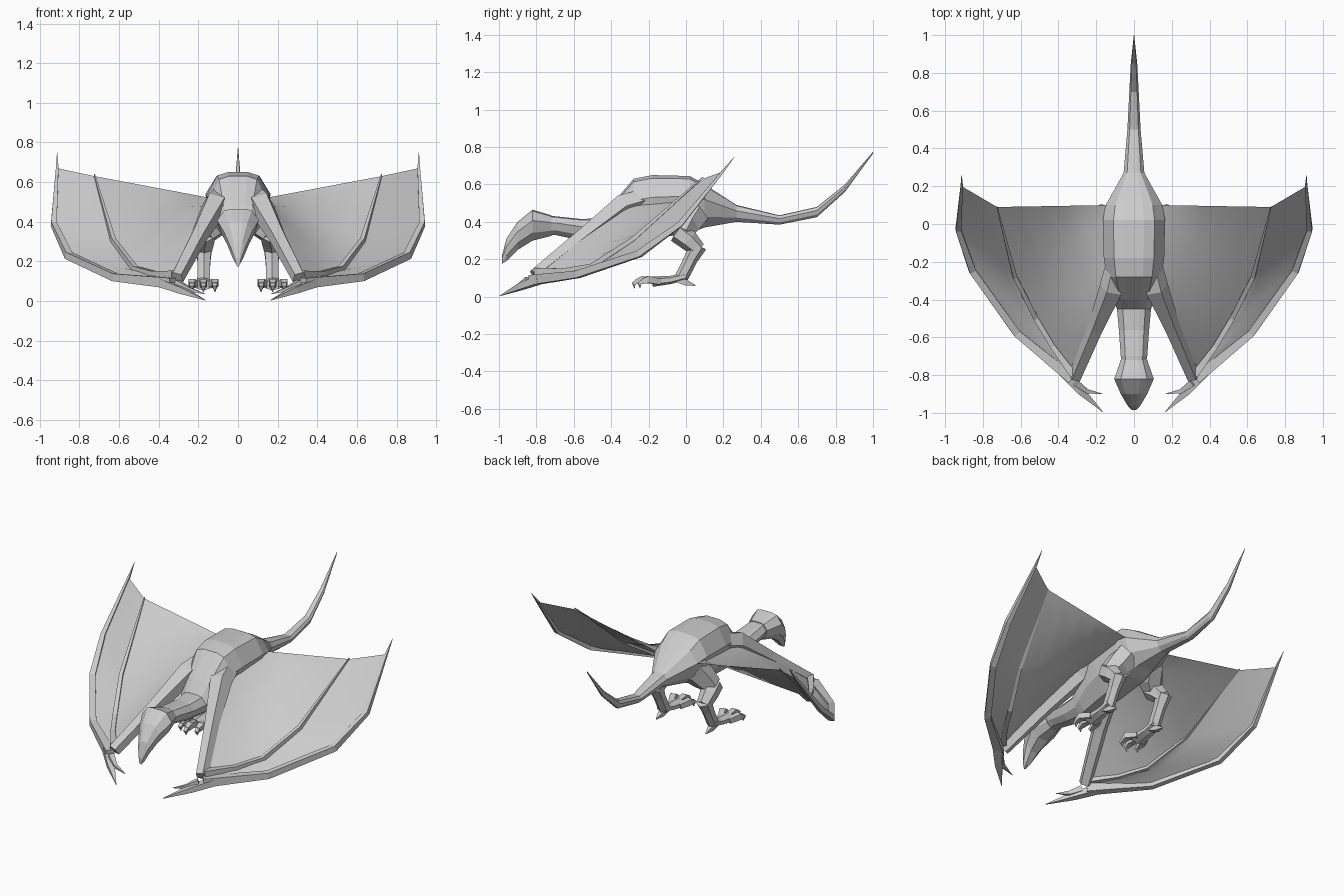
import bpy
import math
from mathutils import Vector

if "Cube" in bpy.data.objects:
    bpy.data.objects.remove(bpy.data.objects["Cube"], do_unlink=True)

grey = bpy.data.materials.new("stone grey")
grey.use_nodes = True
grey.diffuse_color = (0.6, 0.6, 0.6, 1)
grey.node_tree.nodes["Principled BSDF"].inputs["Base Color"].default_value = (0.6, 0.6, 0.6, 1)


def loft(name, rings, closed=True, mirror=False, smooth=False):
    """Join rows of points with quads; closed rows become capped tubes."""
    n = len(rings[0])
    verts = [p for ring in rings for p in ring]
    faces = []
    for i in range(len(rings) - 1):
        for j in range(n if closed else n - 1):
            k = (j + 1) % n
            faces.append((i * n + j, i * n + k, (i + 1) * n + k, (i + 1) * n + j))
    if closed:
        faces.append(tuple(reversed(range(n))))
        faces.append(tuple(range(len(verts) - n, len(verts))))
    mesh = bpy.data.meshes.new(name)
    mesh.from_pydata(verts, [], faces)
    mesh.validate()
    mesh.materials.append(grey)
    for f in mesh.polygons:
        f.use_smooth = smooth
    obj = bpy.data.objects.new(name, mesh)
    bpy.context.collection.objects.link(obj)
    if mirror:
        obj.modifiers.new("mirror", "MIRROR").use_mirror_merge = False
    return obj


def tube(name, path, radii, sides=5, flat=1.0, lift=0.0):
    """Faceted, tapering limb along a path, mirrored to the other side."""
    path = [Vector(p) + Vector((0, 0, lift)) for p in path]
    rings = []
    for i, (p, r) in enumerate(zip(path, radii)):
        d = (path[min(i + 1, len(path) - 1)] - path[max(i - 1, 0)]).normalized()
        u = d.cross(Vector((0, 0, 1))).normalized()
        v = u.cross(d)
        ring = []
        for s in range(sides):
            a = math.tau * (s + 0.5) / sides
            ring.append(p + u * r * math.cos(a) + v * r * flat * math.sin(a))
        rings.append(ring)
    return loft(name, rings, mirror=True)


def body_loft(name, stations):
    """Upright cross-sections given as y, top, bottom, half width."""
    half = [(0.32, 1), (0.66, 0.9), (1, 0.3), (0.8, -0.5), (0.35, -1)]
    section = half + [(-x, z) for x, z in reversed(half)]
    rings = []
    for y, top, bot, w in stations:
        mid, h = (top + bot) / 2, (top - bot) / 2
        rings.append([(x * w, y, mid + z * h) for x, z in section])
    return loft(name, rings)


# Torso, neck and tail
body_loft("body_and_tail", [
    (-0.76, 0.43, 0.33, 0.06), (-0.70, 0.43, 0.33, 0.07), (-0.56, 0.415, 0.30, 0.08),
    (-0.45, 0.42, 0.29, 0.09), (-0.40, 0.49, 0.29, 0.11), (-0.28, 0.63, 0.30, 0.145),
    (-0.18, 0.65, 0.31, 0.16), (0.02, 0.645, 0.34, 0.165), (0.10, 0.60, 0.37, 0.15),
    (0.27, 0.49, 0.40, 0.055), (0.50, 0.435, 0.385, 0.035), (0.70, 0.48, 0.425, 0.025),
    (0.85, 0.60, 0.56, 0.017), (1.0, 0.775, 0.765, 0.001)])

# Head with hooked beak
body_loft("head", [
    (-0.985, 0.215, 0.175, 0.012), (-0.96, 0.31, 0.19, 0.035), (-0.90, 0.40, 0.25, 0.07),
    (-0.82, 0.465, 0.30, 0.105), (-0.72, 0.435, 0.325, 0.07)])

# Wing skeleton
wrist = (0.32, -0.80, 0.125)
knuckle = (0.33, -0.82, 0.085)
root = [wrist, (0.23, -0.58, 0.31), (0.15, -0.32, 0.48), (0.14, 0.03, 0.52), (0.14, 0.10, 0.52)]
inner = [wrist, (0.43, -0.65, 0.13), (0.52, -0.50, 0.155), (0.63, -0.28, 0.30), (0.725, 0.09, 0.63)]
outer = [knuckle, (0.62, -0.58, 0.115), (0.855, -0.25, 0.225), (0.93, -0.03, 0.385), (0.912, 0.20, 0.67)]
tube("wing_arm", [(0.08, -0.18, 0.53), (0.115, -0.34, 0.485), (0.20, -0.55, 0.325), (0.31, -0.81, 0.115)],
     [0.06, 0.068, 0.046, 0.038])
tube("inner_wing_finger", inner, [0.028, 0.019, 0.019, 0.016, 0.004], 4, lift=0.008)
tube("outer_wing_finger", outer + [(0.913, 0.26, 0.745)],
     [0.038, 0.027, 0.025, 0.02, 0.009, 0.001], 4, lift=0.004)
tube("long_wing_claw", [(0.38, -0.78, 0.09), (0.285, -0.88, 0.055), (0.165, -0.995, 0.004)],
     [0.036, 0.03, 0.002], 4, 0.8)
tube("short_wing_claw", [(0.31, -0.84, 0.09), (0.25, -0.885, 0.06), (0.165, -0.90, 0.035)],
     [0.025, 0.016, 0.001], 4)


# Wing skin stretched between the bones
def skin(name, a, b, steps=5):
    rows = [[Vector(p).lerp(Vector(q), s / steps) for s in range(steps + 1)] for p, q in zip(a, b)]
    loft(name, rows, closed=False, mirror=True, smooth=True)


skin("inner_wing_skin", root, inner)
skin("outer_wing_skin", inner, outer)

# Legs
tube("thigh", [(0.08, 0.05, 0.45), (0.12, 0.0, 0.39), (0.17, -0.03, 0.335)], [0.085, 0.08, 0.058], 6)
tube("shin", [(0.165, -0.045, 0.345), (0.172, 0.015, 0.30), (0.172, 0.065, 0.25)], [0.058, 0.055, 0.042], 6)
tube("lower_leg", [(0.172, 0.065, 0.275), (0.172, 0.025, 0.20), (0.172, -0.025, 0.10)],
     [0.048, 0.037, 0.036], 6)

# Feet: palm, heel spur, and three clawed toes
tube("foot", [(0.175, 0.0, 0.11), (0.175, -0.08, 0.09), (0.175, -0.18, 0.08)], [0.035, 0.04, 0.05], 6, 0.55)
tube("heel_spur", [(0.175, -0.05, 0.10), (0.175, 0.0, 0.075), (0.175, 0.05, 0.06)], [0.03, 0.022, 0.004], 4)
for label, side in (("inner", -1), ("middle", 0), ("outer", 1)):
    reach = 0.0 if side else 0.03
    x = 0.175 + side * 0.03
    tip = 0.175 + side * 0.058
    tube(label + "_toe", [(x, -0.14, 0.08), (tip, -0.205 - reach, 0.092), (tip, -0.235 - reach, 0.08)],
         [0.022, 0.026, 0.019], 4)
    tube(label + "_toe_claw", [(tip, -0.225 - reach, 0.085), (tip, -0.25 - reach, 0.07), (tip, -0.245 - reach, 0.045)],
         [0.018, 0.015, 0.003], 4)
